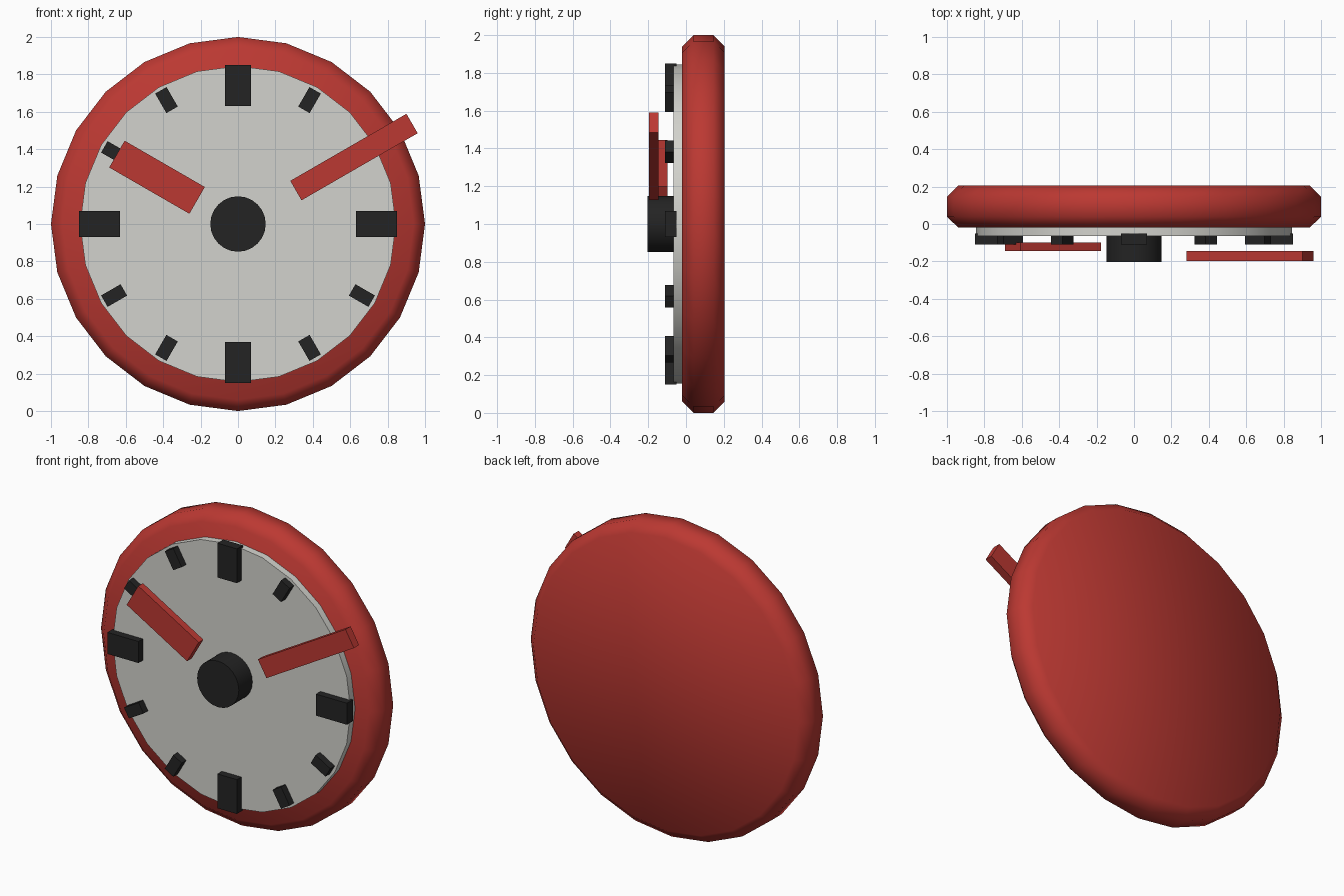
import bpy
import math

if "Cube" in bpy.data.objects:
    bpy.data.objects.remove(bpy.data.objects["Cube"], do_unlink=True)


def material(name, rgb):
    mat = bpy.data.materials.new(name)
    mat.use_nodes = True
    mat.diffuse_color = (*rgb, 1)
    mat.node_tree.nodes["Principled BSDF"].inputs["Base Color"].default_value = (*rgb, 1)
    return mat


RED = material("red", (0.5, 0.04, 0.032))
CREAM = material("pale grey", (0.65, 0.65, 0.61))
BLACK = material("black", (0.017, 0.017, 0.017))
CENTRE_Z = 1.0


def finish(name, mat):
    obj = bpy.context.object
    obj.name = name
    obj.data.materials.append(mat)
    return obj


def disc(name, radius, front, back, mat):
    """Round part facing the front, with a corner pointing straight up."""
    bpy.ops.mesh.primitive_cylinder_add(
        vertices=24, radius=radius, depth=back - front,
        location=(0, (front + back) / 2, CENTRE_Z), rotation=(math.pi / 2, 0, 0))
    return finish(name, mat)


def radial_bar(name, angle, distance, length, width, front, back, mat):
    """Box whose long side points away from the dial centre."""
    a = math.radians(angle)
    bpy.ops.mesh.primitive_cube_add(
        size=1, rotation=(0, -a, 0),
        location=(distance * math.cos(a), (front + back) / 2,
                  CENTRE_Z + distance * math.sin(a)))
    bpy.context.object.scale = (length, back - front, width)
    bpy.ops.object.transform_apply(location=False, rotation=False, scale=True)
    return finish(name, mat)


# Casing with a chamfered, softly shaded rim
case = disc("case", 1.0, -0.02, 0.205, RED)
bevel = case.modifiers.new("rim chamfer", "BEVEL")
bevel.width = 0.06
bevel.segments = 1
bevel.limit_method = "ANGLE"
bevel.angle_limit = math.radians(60)
bpy.ops.object.modifier_apply(modifier=bevel.name)
bpy.ops.object.shade_smooth()

# Dial and centre hub
disc("dial", 0.845, -0.065, 0.1, CREAM)
bpy.ops.object.shade_smooth_by_angle(angle=math.radians(30))
disc("hub", 0.148, -0.203, 0.1, BLACK)
bpy.ops.object.shade_smooth_by_angle(angle=math.radians(30))

# Hour markers, larger at the quarters
for hour in range(12):
    if hour % 3 == 0:
        radial_bar(f"quarter_marker_{hour}", hour * 30, 0.74, 0.22, 0.138,
                   -0.11, -0.05, BLACK)
    else:
        radial_bar(f"hour_marker_{hour}", hour * 30, 0.765, 0.12, 0.07,
                   -0.11, -0.05, BLACK)

# Hands
radial_bar("hour_hand", 150, 0.5, 0.495, 0.165, -0.145, -0.098, RED)
radial_bar("minute_hand", 30, 0.716, 0.717, 0.12, -0.197, -0.145, RED)
